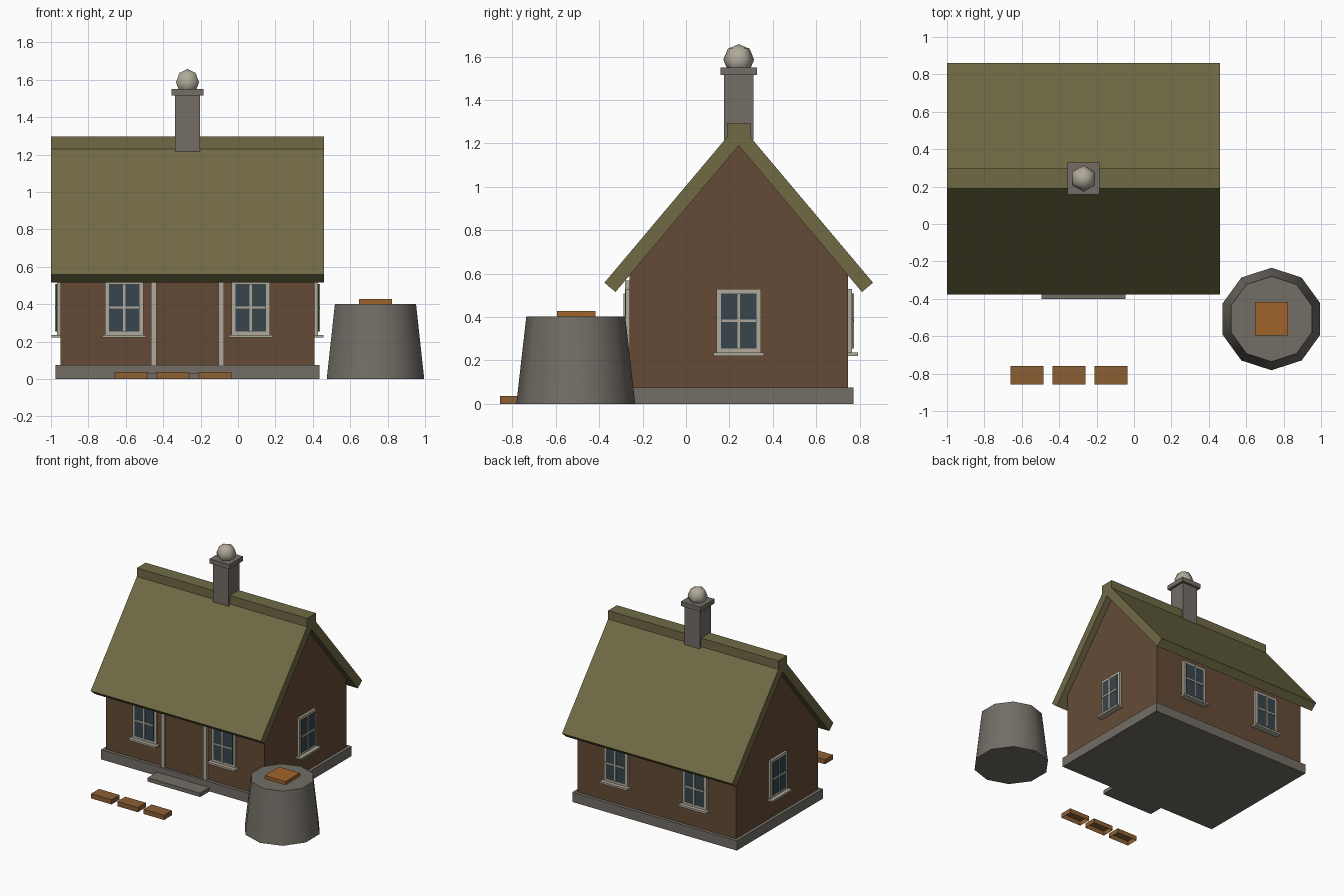
import bpy, bmesh
from math import radians
from mathutils import Matrix, Vector

cube = bpy.data.objects.get("Cube")
if cube:
    bpy.data.objects.remove(cube)


def material(name, hex_code):
    def lin(v):
        return v / 12.92 if v <= 0.04045 else ((v + 0.055) / 1.055) ** 2.4
    rgb = [lin(c / 255) for c in bytes.fromhex(hex_code)]
    m = bpy.data.materials.new(name)
    m.use_nodes = True
    m.diffuse_color = (*rgb, 1)
    m.node_tree.nodes["Principled BSDF"].inputs["Base Color"].default_value = (*rgb, 1)
    return m


WALL = material("brown wall", "654B36")
DOOR = material("door brown", "624A34")
ROOF = material("olive thatch", "706A45")
STONE = material("grey stone", "736E66")
TRIM = material("pale trim", "B0AA9A")
GLASS = material("dark glass", "37454D")
WOOD = material("orange wood", "A0642B")
CRATE = material("tan wood", "8C5F34")


def finish(name, bm, mat, smooth=False):
    mesh = bpy.data.meshes.new(name)
    bm.normal_update()
    bm.to_mesh(mesh)
    bm.free()
    mesh.materials.append(mat)
    obj = bpy.data.objects.new(name, mesh)
    bpy.context.collection.objects.link(obj)
    if smooth:
        bpy.ops.object.select_all(action="DESELECT")
        obj.select_set(True)
        bpy.context.view_layer.objects.active = obj
        bpy.ops.object.shade_smooth_by_angle(angle=radians(62))
    return obj


def box(name, x, y, z, mat, matrix=Matrix(), open_bottom=False):
    """Box from (min, max) ranges on each axis."""
    bm = bmesh.new()
    bmesh.ops.create_cube(bm, size=1)
    for v in bm.verts:
        v.co = Vector([r[0] + (c + 0.5) * (r[1] - r[0]) for r, c in zip((x, y, z), v.co)])
    if open_bottom:
        bm.normal_update()
        bmesh.ops.delete(bm, geom=[f for f in bm.faces if f.normal.z < -0.5], context="FACES")
    bm.transform(matrix)
    return finish(name, bm, mat)


def prism(name, profile, x0, x1, mat):
    """Extrude a (y, z) profile along x."""
    bm = bmesh.new()
    face = bm.faces.new([bm.verts.new((x0, y, z)) for y, z in profile])
    ext = bmesh.ops.extrude_face_region(bm, geom=[face])
    verts = [g for g in ext["geom"] if isinstance(g, bmesh.types.BMVert)]
    bmesh.ops.translate(bm, verts=verts, vec=(x1 - x0, 0, 0))
    bmesh.ops.recalc_face_normals(bm, faces=bm.faces)
    return finish(name, bm, mat)


# House centre and half sizes
CX, CY = -0.27, 0.243
HX, HY = 0.68, 0.503
APEX, SLOPE = 1.19, 1.188
EAVE = APEX - HY * SLOPE

# Foundation, walls and step
box("foundation", (CX - 0.705, CX + 0.705), (CY - 0.528, CY + 0.528), (0, 0.075), STONE)
prism("walls", [(CY - HY, 0.07), (CY + HY, 0.07), (CY + HY, EAVE), (CY, APEX), (CY - HY, EAVE)],
      CX - HX, CX + HX, WALL)
box("door_step", (CX - 0.225, CX + 0.225), (-0.4, CY - 0.528), (0, 0.03), STONE)

# Roof slabs and ridge
for side, label in ((-1, "front"), (1, "back")):
    prism("roof_" + label, [(CY, APEX), (CY + side * 0.568, 0.515),
                            (CY + side * 0.619, 0.558), (CY, APEX + 0.103)], -1, 0.46, ROOF)
box("roof_ridge", (-1, 0.46), (CY - 0.054, CY + 0.054), (1.2, 1.295), ROOF)

# Chimney with cap and ball
box("chimney", (CX - 0.067, CX + 0.067), (CY - 0.067, CY + 0.067), (1.215, 1.53), STONE)
box("chimney_cap", (CX - 0.085, CX + 0.085), (CY - 0.085, CY + 0.085), (1.515, 1.55), STONE)
bm = bmesh.new()
bmesh.ops.create_uvsphere(bm, u_segments=6, v_segments=4, radius=0.071)
bm.transform(Matrix.Translation((CX, CY, 1.586)))
finish("chimney_ball", bm, TRIM, smooth=True)


def window(name, position, angle):
    """Layered window, built facing -y and turned onto its wall."""
    m = Matrix.Translation(position) @ Matrix.Rotation(radians(angle), 4, "Z")
    box(name + "_frame", (-0.102, 0.102), (-0.018, 0.005), (0.235, 0.528), TRIM, m)
    box(name + "_glass", (-0.082, 0.082), (-0.022, 0), (0.255, 0.508), GLASS, m)
    box(name + "_upright_bar", (-0.006, 0.006), (-0.028, 0), (0.255, 0.508), TRIM, m)
    box(name + "_cross_bar", (-0.082, 0.082), (-0.027, 0), (0.376, 0.388), TRIM, m)
    box(name + "_sill", (-0.117, 0.117), (-0.046, 0.005), (0.221, 0.236), TRIM, m)


for x, label in ((-0.608, "right"), (0.068, "left")):
    window("front_window_" + label, (x, CY - HY, 0), 0)
    window("back_window_" + label, (x, CY + HY, 0), 180)
window("gable_window_left", (CX + HX, CY, 0), 90)
window("gable_window_right", (CX - HX, CY, 0), -90)

# Door between two posts
box("door", (CX - 0.166, CX + 0.166), (CY - HY - 0.008, CY - HY + 0.01), (0.075, 0.54), DOOR)
for side, label in ((-1, "right"), (1, "left")):
    x = CX + side * 0.18
    box("door_post_" + label, (x - 0.014, x + 0.014), (CY - HY - 0.02, CY - HY + 0.01), (0.075, 0.555), TRIM)
box("door_lintel", (CX - 0.194, CX + 0.194), (CY - HY - 0.02, CY - HY + 0.01), (0.54, 0.568), TRIM)

# Tapered ten-sided well with a board on top
bm = bmesh.new()
bmesh.ops.create_cone(bm, cap_ends=True, segments=10, radius1=0.274, radius2=0.228, depth=0.402)
bm.transform(Matrix.Translation((0.735, -0.508, 0.201)))
finish("well", bm, STONE, smooth=True)
box("well_board", (0.646, 0.824), (-0.595, -0.418), (0.4, 0.427), WOOD)

# Row of small open-bottomed blocks
for i in range(3):
    x = -0.66 + i * 0.225
    box("block_%d" % (i + 1), (x, x + 0.176), (-0.857, -0.759), (0, 0.036), CRATE, open_bottom=True)
